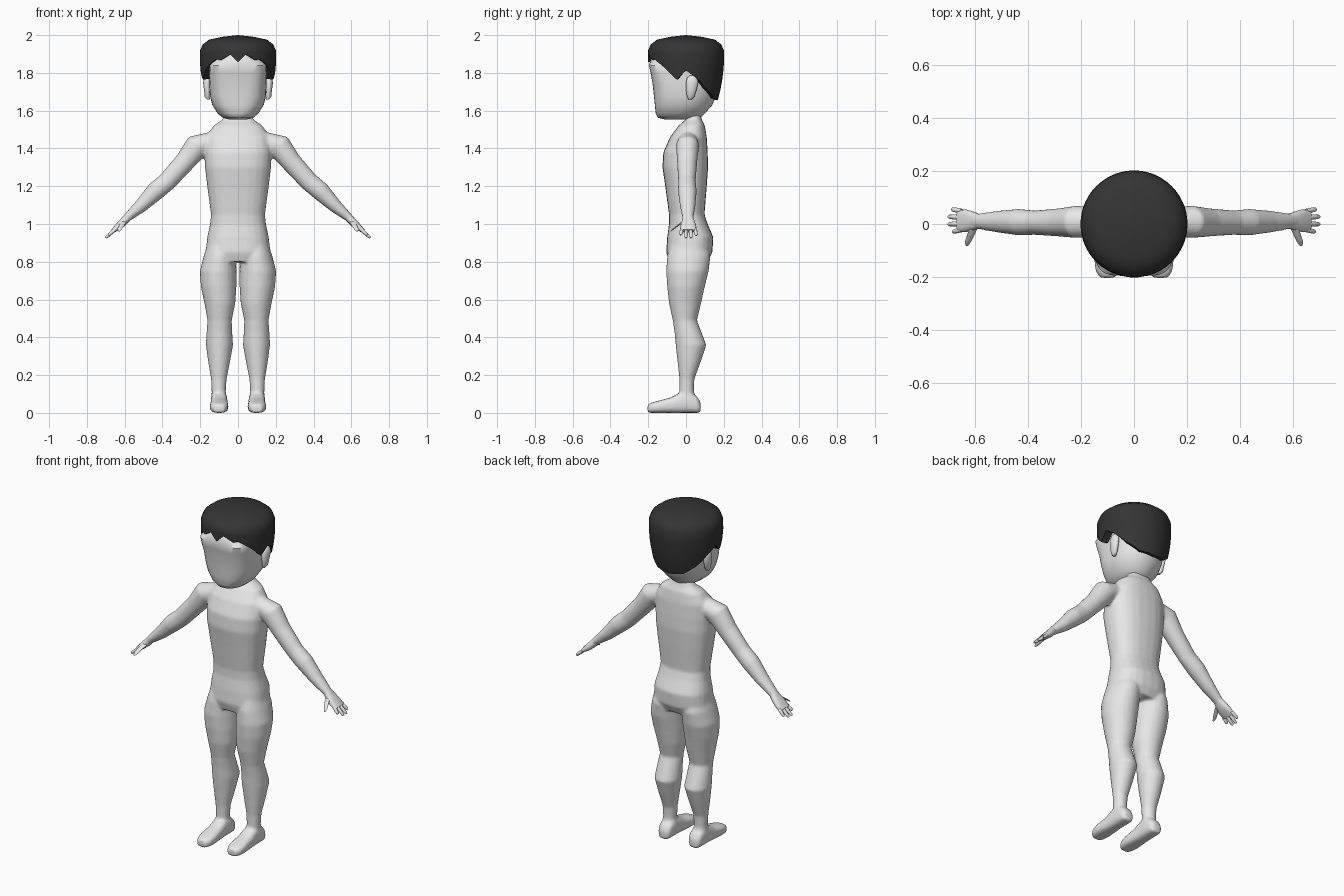
import bpy
import bmesh
from math import cos, sin, pi, radians
from mathutils import Vector

cube = bpy.data.objects.get("Cube")
if cube:
    bpy.data.objects.remove(cube, do_unlink=True)

X, Y, Z = Vector((1, 0, 0)), Vector((0, 1, 0)), Vector((0, 0, 1))
ACROSS = Vector((0.71, 0, 0.71))  # at right angles to the lowered arm


def material(name, rgb):
    m = bpy.data.materials.new(name)
    m.use_nodes = True
    m.diffuse_color = (*rgb, 1)
    bsdf = m.node_tree.nodes["Principled BSDF"]
    bsdf.inputs["Base Color"].default_value = (*rgb, 1)
    bsdf.inputs["Roughness"].default_value = 0.8
    return m


SKIN = material("pale grey skin", (0.8, 0.8, 0.8))
HAIR = material("black hair", (0.035, 0.035, 0.035))


def power(c, p):
    return (1 if c >= 0 else -1) * abs(c) ** (2 / p)


def bridge(bm, a, b):
    for i in range(len(a)):
        j = (i + 1) % len(a)
        bm.faces.new((a[i], a[j], b[j], b[i]))


def loft(bm, rings, u, v, side=1, segs=24, p=2):
    """Closed tube through rings of (centre, half u, half v, front power)."""
    loops = []
    for centre, a, b, *front in rings:
        loop = []
        for i in range(segs):
            c, s = cos(2 * pi * i / segs), sin(2 * pi * i / segs)
            q = front[0] if front and s < 0 else p
            co = Vector(centre) + u * a * power(c, q) + v * b * power(s, q)
            co.x *= side
            loop.append(bm.verts.new(co))
        loops.append(loop)
    for a, b in zip(loops, loops[1:]):
        bridge(bm, a, b)
    bm.faces.new(loops[0])
    bm.faces.new(loops[-1])


def finish(bm, name, mat):
    bmesh.ops.recalc_face_normals(bm, faces=bm.faces[:])
    mesh = bpy.data.meshes.new(name)
    bm.to_mesh(mesh)
    bm.free()
    mesh.materials.append(mat)
    obj = bpy.data.objects.new(name, mesh)
    bpy.context.collection.objects.link(obj)
    bpy.ops.object.select_all(action="DESELECT")
    obj.select_set(True)
    bpy.context.view_layer.objects.active = obj
    bpy.ops.object.shade_smooth_by_angle(angle=radians(50))
    return obj


def upright(rows, x=0):
    """Rows of (z, half width, front y, back y, front power) to level rings."""
    return [((x, (f + b) / 2, z), w, (b - f) / 2, *q) for z, w, f, b, *q in rows]


# Body: trunk, legs, feet and arms fused into one skin
torso = [(1.6, .05, .0, .07), (1.55, .085, -.005, .085), (1.52, .13, -.04, .1),
         (1.46, .17, -.085, .11), (1.38, .178, -.12, .115), (1.3, .175, -.125, .117),
         (1.2, .163, -.11, .11), (1.05, .143, -.09, .098), (1.0, .148, -.09, .115),
         (.93, .163, -.1, .145), (.85, .172, -.105, .14), (.8, .15, -.09, .115)]
# leg rows: z, inner x, outer x, front y, back y
leg = [(.9, .03, .16, -.08, .11), (.83, .01, .182, -.1, .13), (.75, .008, .202, -.105, .12),
       (.67, .008, .197, -.1, .1), (.58, .014, .178, -.09, .08), (.49, .033, .162, -.07, .058),
       (.42, .03, .167, -.06, .085), (.36, .026, .17, -.055, .108), (.27, .042, .158, -.045, .078),
       (.18, .06, .143, -.035, .045), (.12, .064, .14, -.035, .042), (.05, .064, .14, -.03, .05)]
# foot rows: y, half width, top z
foot = [(.078, .025, .055), (.06, .04, .085), (.02, .044, .115), (-.03, .044, .108),
        (-.08, .046, .082), (-.14, .05, .066), (-.18, .044, .055), (-.203, .028, .045)]
# arm rings: centre, half depth, half thickness
arm = [((.1, .01, 1.45), .05, .055), ((.215, .008, 1.415), .061, .066),
       ((.285, .006, 1.325), .053, .054), ((.375, .005, 1.225), .046, .05),
       ((.435, .007, 1.175), .05, .05), ((.515, .009, 1.095), .041, .036),
       ((.585, .01, 1.035), .03, .023), ((.61, .011, 1.01), .032, .02)]

bm = bmesh.new()
loft(bm, upright(torso), X, Y, p=2.4)
for side in (1, -1):
    loft(bm, [(((i + o) / 2, (f + b) / 2, z), (o - i) / 2, (b - f) / 2)
              for z, i, o, f, b in leg], X, Y, side)
    loft(bm, [((.1, y, h / 2), w, h / 2) for y, w, h in foot], X, Z, side, p=2.8)
    loft(bm, arm, Y, ACROSS, side)
body = finish(bm, "body", SKIN)
remesh = body.modifiers.new("Fuse", "REMESH")
remesh.mode = "VOXEL"
remesh.voxel_size = 0.008
remesh.use_smooth_shade = True
smooth = body.modifiers.new("Soften", "SMOOTH")
smooth.factor = 0.5
smooth.iterations = 6

# Hands: palm, four fingers and a thumb
for side, label in ((1, "left"), (-1, "right")):
    bm = bmesh.new()
    loft(bm, [((.585, .01, 1.035), .027, .02), ((.61, .012, 1.008), .036, .021),
              ((.635, .012, .985), .043, .018), ((.662, .012, .963), .042, .011)],
         Y, ACROSS, side, 16, 2.6)
    for k, reach in enumerate((.03, .045, .045, .033)):
        y = -.022 + k * .0235
        spread = (k - 1.5) * .004
        loft(bm, [((.65 + t * reach, y + t * spread, .972 - t * reach * .9), r, r)
                  for t, r in ((0, .0095), (.6, .0095), (1, .008), (1.12, .004))],
             Y, ACROSS, side, 10)
    loft(bm, [((.603, -.01, 1.015), .015, .014), ((.615, -.04, .995), .014, .013),
              ((.626, -.066, .975), .012, .011), ((.63, -.08, .965), .006, .006)],
         X, Vector((0, .55, .83)), side, 10)
    finish(bm, label + "_hand", SKIN)

# Head: flat, square-cornered face and a rounded back
bm = bmesh.new()
head = [(1.553, .045, -.11, .05, 2), (1.562, .08, -.148, .075, 2.2),
        (1.585, .108, -.16, .1, 2.5), (1.63, .136, -.165, .14, 2.8),
        (1.68, .149, -.17, .16, 3), (1.75, .152, -.178, .175, 3.4),
        (1.8, .152, -.188, .178, 4.2), (1.84, .151, -.196, .178, 4.6),
        (1.885, .15, -.184, .175, 2), (1.93, .13, -.15, .145, 2), (1.965, .08, -.08, .08, 2)]
loft(bm, upright(head), X, Y, segs=40)
finish(bm, "head", SKIN)

# Ears
for side, label in ((1, "left"), (-1, "right")):
    bm = bmesh.new()
    loft(bm, [((.157, .022, 1.66), .008, .01), ((.162, .025, 1.675), .014, .02),
              ((.163, .028, 1.71), .017, .028), ((.165, .032, 1.75), .02, .033),
              ((.163, .033, 1.775), .016, .026), ((.16, .033, 1.787), .008, .012)],
         X, Y, side, 16)
    finish(bm, label + "_ear", SKIN)


def interpolate(knots, t):
    for (a, va), (b, vb) in zip(knots, knots[1:]):
        if t <= b:
            return va + (vb - va) * max(t - a, 0) / (b - a)
    return knots[-1][1]


# Hair: round cap with a jagged hem, longest at the nape
hem = [(0, 1.857), (12, 1.898), (27, 1.868), (36, 1.872), (54, 1.83), (75, 1.765),
       (90, 1.812), (105, 1.78), (126, 1.715), (150, 1.665), (180, 1.655)]
radius = [(1.64, .165), (1.7, .18), (1.78, .195), (1.86, .202), (1.92, .2),
          (1.95, .187), (1.975, .155), (1.99, .09), (2, 0)]
SEGS = 120
crown = (1.99, 1.982, 1.975, 1.963, 1.95, 1.935, 1.92)
bm = bmesh.new()
top = bm.verts.new((0, 0, 2))
loops = []
for row in range(len(crown) + 6):
    loop = []
    for i in range(SEGS):
        deg = 360 * i / SEGS
        edge = interpolate(hem, min(deg, 360 - deg))
        if row < len(crown):
            z = crown[row]
        else:
            z = 1.92 + (edge - 1.92) * min((row - len(crown) + 1) / 5, 1)
        r = interpolate(radius, z)
        if row == len(crown) + 5:  # underside of the hem
            r -= .05
            z += .004
        loop.append(bm.verts.new((r * sin(radians(deg)), -r * cos(radians(deg)), z)))
    loops.append(loop)
for i in range(SEGS):
    bm.faces.new((top, loops[0][i], loops[0][(i + 1) % SEGS]))
for a, b in zip(loops, loops[1:]):
    bridge(bm, a, b)
finish(bm, "hair", HAIR)
